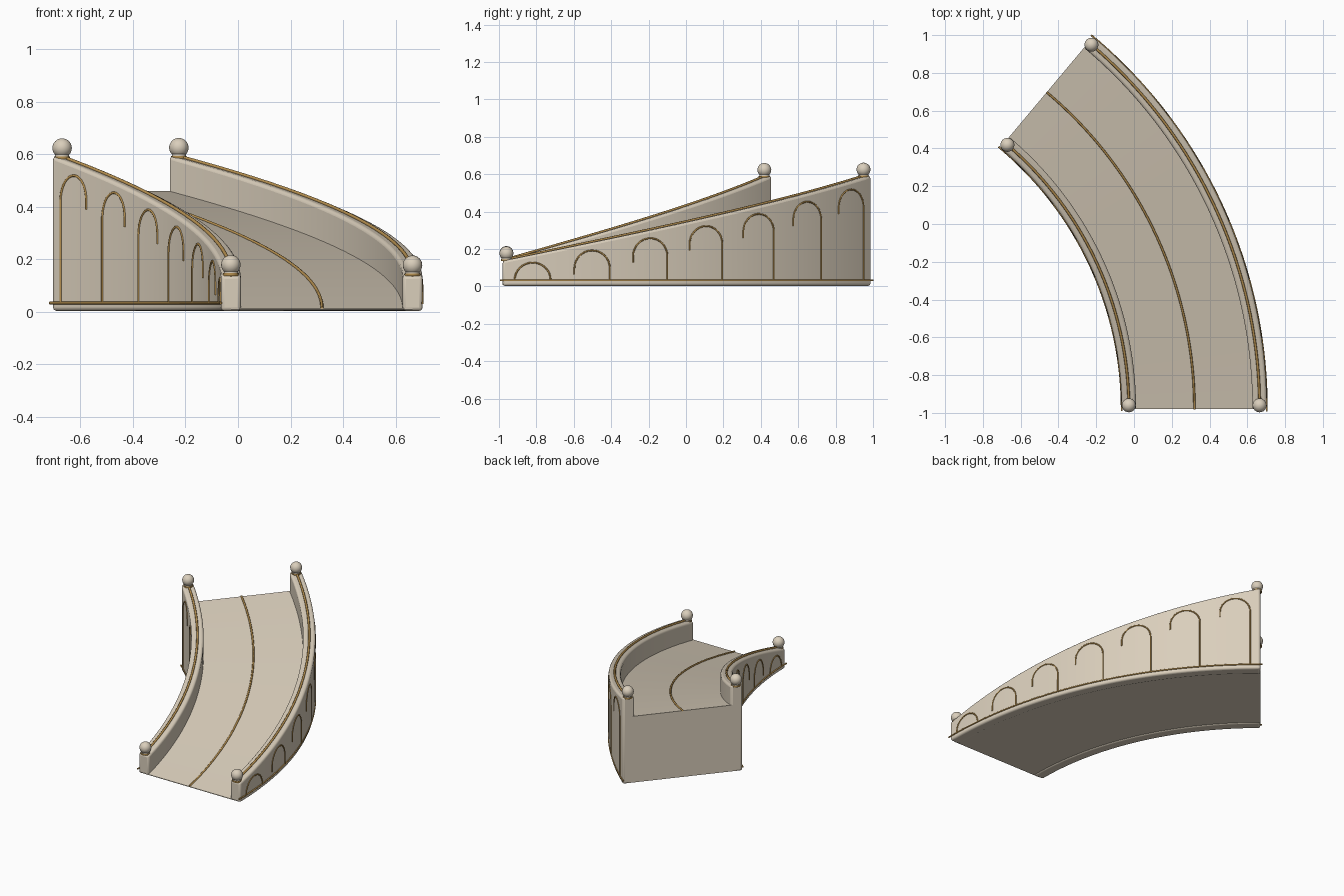
import bpy, bmesh
from math import sin, cos, pi, radians

if "Cube" in bpy.data.objects:
    bpy.data.objects.remove(bpy.data.objects["Cube"], do_unlink=True)

CX, CY = -1.87, -0.98            # centre of the curved plan
SWEEP = 50.0                     # degrees from the low end to the high end
HALF = 0.038                     # half wall thickness
WALLS = {"right": (1.843, -1), "left": (2.535, 1)}   # radius, outward side
STEPS = 48


def material(name, rgb):
    m = bpy.data.materials.new(name)
    m.use_nodes = True
    m.diffuse_color = (*rgb, 1)
    m.node_tree.nodes["Principled BSDF"].inputs["Base Color"].default_value = (*rgb, 1)
    return m


STONE = material("beige stone", (0.70, 0.62, 0.50))
BRONZE = material("golden bronze", (0.47, 0.28, 0.08))


def at(r, deg, z):
    a = radians(deg)
    return (CX + r * cos(a), CY + r * sin(a), z)


def wall_top(deg):
    return 0.137 + 0.456 * deg / SWEEP


def ramp_top(deg):
    return 0.012 + 0.448 * deg / SWEEP


def smooth(ob, angle=35):
    bpy.ops.object.select_all(action="DESELECT")
    ob.select_set(True)
    bpy.context.view_layer.objects.active = ob
    bpy.ops.object.shade_smooth_by_angle(angle=radians(angle))


def curved_slab(name, r0, r1, bottom, top, bevel=0):
    """Sweep an upright rectangle along the arc, its top rising."""
    bm = bmesh.new()
    rings = []
    for i in range(STEPS + 1):
        d = SWEEP * i / STEPS
        rings.append([bm.verts.new(at(r, d, z)) for r, z in
                      ((r0, bottom), (r1, bottom), (r1, top(d)), (r0, top(d)))])
    for a, b in zip(rings, rings[1:]):
        for k in range(4):
            n = (k + 1) % 4
            bm.faces.new((a[k], a[n], b[n], b[k]))
    bm.faces.new(rings[0])
    bm.faces.new(rings[-1])
    bmesh.ops.recalc_face_normals(bm, faces=bm.faces)
    mesh = bpy.data.meshes.new(name)
    bm.to_mesh(mesh)
    bm.free()
    mesh.materials.append(STONE)
    ob = bpy.data.objects.new(name, mesh)
    bpy.context.collection.objects.link(ob)
    smooth(ob)
    if bevel:
        mod = ob.modifiers.new("rounded edges", "BEVEL")
        mod.width, mod.segments = bevel, 3
        mod.limit_method, mod.angle_limit = "ANGLE", radians(40)
    return ob


def tube(name, points, radius):
    cu = bpy.data.curves.new(name, "CURVE")
    cu.dimensions = "3D"
    cu.bevel_depth, cu.bevel_resolution, cu.use_fill_caps = radius, 2, True
    sp = cu.splines.new("POLY")
    sp.points.add(len(points) - 1)
    for p, co in zip(sp.points, points):
        p.co = (*co, 1)
    sp.use_smooth = True
    cu.materials.append(BRONZE)
    ob = bpy.data.objects.new(name, cu)
    bpy.context.collection.objects.link(ob)


def arc_tube(name, r, height, radius, overrun=0.0):
    span = SWEEP + 2 * overrun
    degs = [-overrun + span * i / STEPS for i in range(STEPS + 1)]
    tube(name, [at(r, d, height(d)) for d in degs], radius)


def disc(name, loc, radius, depth, mat):
    bpy.ops.mesh.primitive_cylinder_add(vertices=24, radius=radius, depth=depth, location=loc)
    ob = bpy.context.object
    ob.name = name
    ob.data.materials.append(mat)
    smooth(ob)


def finial(name, r, deg):
    """Ball on a stone collar and a bronze ring."""
    z = wall_top(deg)
    disc(name + "_ring", at(r, deg, z - 0.001), 0.030, 0.010, BRONZE)
    disc(name + "_collar", at(r, deg, z + 0.006), 0.027, 0.012, STONE)
    bpy.ops.mesh.primitive_uv_sphere_add(segments=24, ring_count=16, radius=0.037,
                                         location=at(r, deg, z + 0.036))
    ball = bpy.context.object
    ball.name = name + "_ball"
    ball.data.materials.append(STONE)
    smooth(ball, 60)


def arch(name, r, centre):
    """Hooked arch: long leg on the uphill side, short tail downhill."""
    half = SWEEP / 7 * 0.3
    rise = 0.095
    crown = wall_top(centre) - 0.042
    spring = max(crown - rise, 0.035)
    pts = [at(r, centre + half, 0.033)]
    for i in range(17):
        t = pi * i / 16
        pts.append(at(r, centre + half * cos(t), spring + (crown - spring) * sin(t)))
    pts.append(at(r, centre - half, max(spring - 0.035, 0.033)))
    tube(name, pts, 0.0045)


# Ramp and its centre stripe
curved_slab("ramp", WALLS["right"][0], WALLS["left"][0], 0.008, ramp_top)
arc_tube("ramp_centre_stripe", 2.19, lambda d: ramp_top(d) + 0.002, 0.006)

# Side walls with rails, base trims, arches and finials
for side, (r, out) in WALLS.items():
    curved_slab(side + "_wall", r - HALF, r + HALF, 0.003, wall_top, 0.013)
    arc_tube(side + "_top_rail", r, lambda d: wall_top(d) + 0.003, 0.007)
    face = r + out * HALF
    arc_tube(side + "_base_trim", face, lambda d: 0.033, 0.005, 0.3)
    for i in range(7):
        arch(f"{side}_arch_{i + 1}", face, SWEEP * (i + 0.5) / 7)
    inset = 0.020 / r * 180 / pi
    finial(side + "_front_finial", r, inset)
    finial(side + "_back_finial", r, SWEEP - inset)
